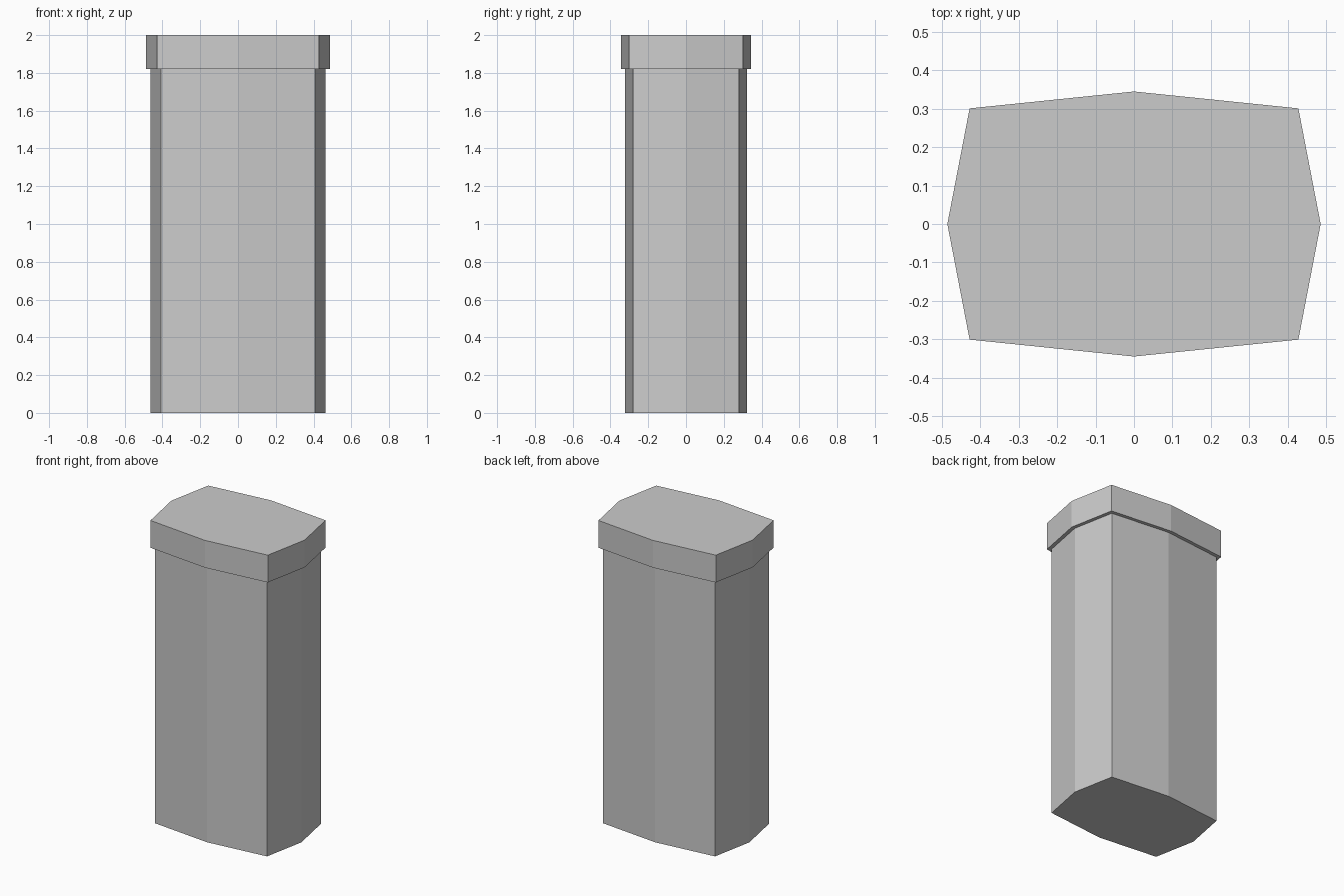
import bpy, bmesh

if "Cube" in bpy.data.objects:
    bpy.data.objects.remove(bpy.data.objects["Cube"])


def bowed_prism(name, mid_x, mid_y, cor_x, cor_y, z0, z1, cap_top=True):
    """Upright prism whose rectangular section has four slightly bowed sides."""
    outline = [(mid_x, 0), (cor_x, cor_y), (0, mid_y), (-cor_x, cor_y),
               (-mid_x, 0), (-cor_x, -cor_y), (0, -mid_y), (cor_x, -cor_y)]
    bm = bmesh.new()
    low = [bm.verts.new((x, y, z0)) for x, y in outline]
    high = [bm.verts.new((x, y, z1)) for x, y in outline]
    n = len(outline)
    for i in range(n):
        j = (i + 1) % n
        bm.faces.new((low[i], low[j], high[j], high[i]))
    bm.faces.new(low[::-1])
    if cap_top:
        bm.faces.new(high)
    mesh = bpy.data.meshes.new(name)
    bm.to_mesh(mesh)
    bm.free()
    obj = bpy.data.objects.new(name, mesh)
    bpy.context.collection.objects.link(obj)
    return obj


# tall body, closed off by the underside of the lid
bowed_prism("body", 0.462, 0.322, 0.408, 0.28, 0.0, 1.82, cap_top=False)

# slightly wider lid
bowed_prism("lid", 0.486, 0.345, 0.428, 0.301, 1.82, 2.0)
